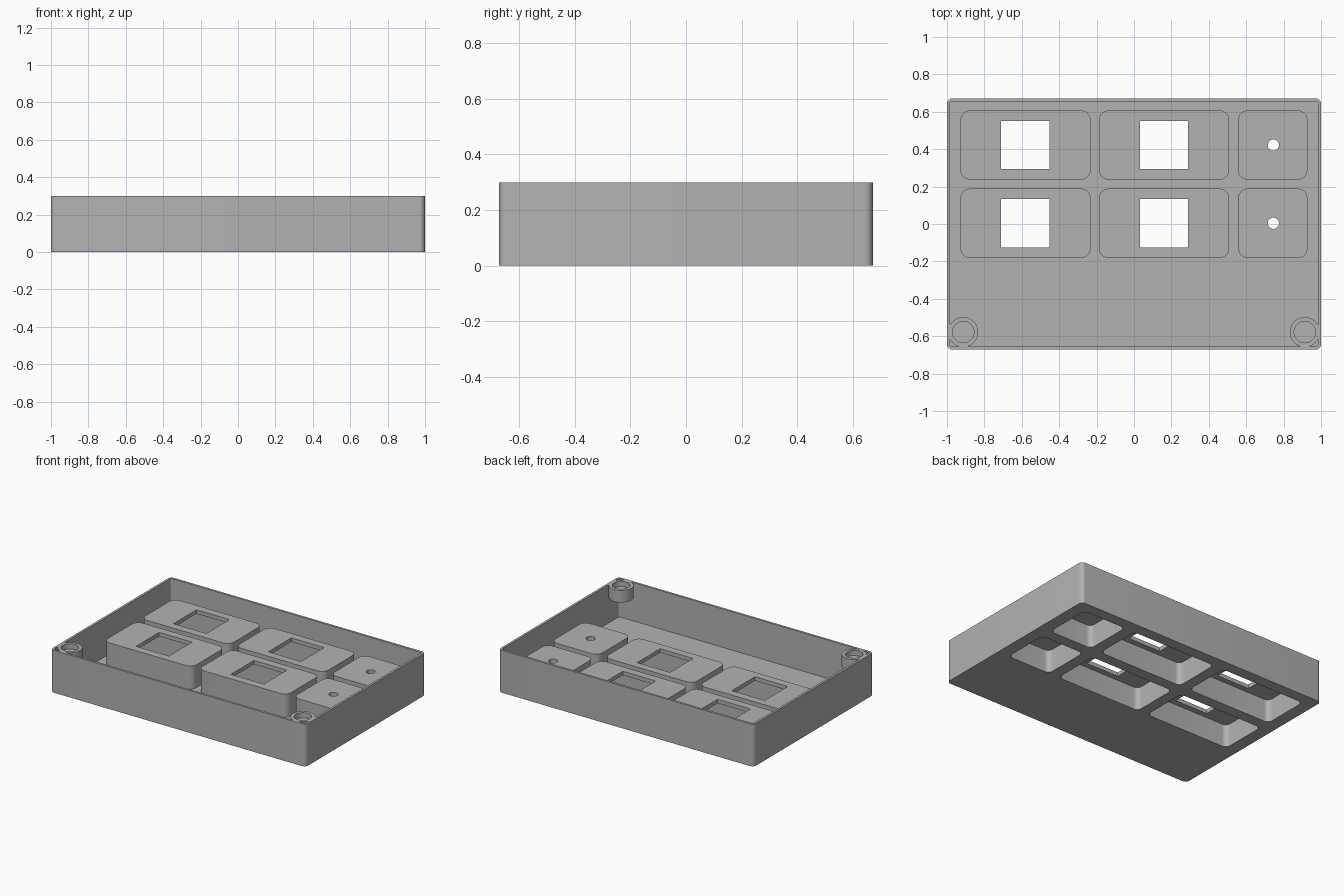
import bpy
import bmesh
import math

if "Cube" in bpy.data.objects:
    bpy.data.objects.remove(bpy.data.objects["Cube"])

WIDTH, DEPTH, HEIGHT = 2.0, 1.344, 0.3
WALL, PLATE = 0.016, 0.028
BOSS_TOP = 0.19

grey = bpy.data.materials.new("plain_grey")
grey.use_nodes = True
grey.diffuse_color = (0.45, 0.45, 0.45, 1)
grey.node_tree.nodes["Principled BSDF"].inputs["Base Color"].default_value = (0.45, 0.45, 0.45, 1)


def extrude(name, outline, z0, z1):
    """Solid prism from a counter-clockwise outline."""
    bm = bmesh.new()
    low = [bm.verts.new((x, y, z0)) for x, y in outline]
    high = [bm.verts.new((x, y, z1)) for x, y in outline]
    bm.faces.new(low[::-1])
    bm.faces.new(high)
    n = len(outline)
    for i in range(n):
        j = (i + 1) % n
        bm.faces.new((low[i], low[j], high[j], high[i]))
    mesh = bpy.data.meshes.new(name)
    bm.to_mesh(mesh)
    bm.free()
    mesh.materials.append(grey)
    obj = bpy.data.objects.new(name, mesh)
    bpy.context.collection.objects.link(obj)
    return obj


def rounded(cx, cy, w, d, r, steps=8):
    """Outline of a rectangle with rounded corners."""
    points = []
    for k, (sx, sy) in enumerate(((1, 1), (-1, 1), (-1, -1), (1, -1))):
        for i in range(steps + 1):
            a = (k + i / steps) * math.pi / 2
            points.append((cx + sx * (w / 2 - r) + r * math.cos(a),
                           cy + sy * (d / 2 - r) + r * math.sin(a)))
    return points


def square(cx, cy, s):
    h = s / 2
    return [(cx - h, cy - h), (cx + h, cy - h), (cx + h, cy + h), (cx - h, cy + h)]


def circle(cx, cy, r, n=48):
    return [(cx + r * math.cos(math.tau * i / n), cy + r * math.sin(math.tau * i / n))
            for i in range(n)]


def cut(target, tool):
    """Subtract the tool from the target, then discard the tool."""
    tool.hide_render = True
    mod = target.modifiers.new("cut", 'BOOLEAN')
    mod.operation = 'DIFFERENCE'
    mod.solver = 'EXACT'
    mod.object = tool
    bpy.context.view_layer.objects.active = target
    bpy.ops.object.modifier_apply(modifier=mod.name)
    bpy.data.objects.remove(tool)


# Tray block and the space inside it
tray = extrude("tray", rounded(0, 0, WIDTH, DEPTH, 0.03), 0, HEIGHT)
inside = extrude("inside_space", rounded(0, 0, WIDTH - 2 * WALL, DEPTH - 2 * WALL, 0.014),
                 PLATE, 0.5)

# Raised platforms: centre x, width, opening centre x, square opening or round hole
columns = [(-0.58, 0.695, -0.582, True), (0.161, 0.695, 0.161, True), (0.742, 0.37, 0.745, False)]
rows = [0.422, 0.004]
platforms = [(col, y) for col in columns for y in rows]
for (x, w, _, _), y in platforms:
    cut(inside, extrude("platform", rounded(x, y, w, 0.37, 0.05), -0.1, BOSS_TOP))

# Corner sockets hang from the rim
sockets = [(side * 0.913, -0.578) for side in (-1, 1)]
for x, y in sockets:
    cut(inside, extrude("socket", circle(x, y, 0.08), 0.215, 0.6))
cut(tray, inside)

# Hollow undersides and openings of the platforms
for (x, w, hole_x, is_square), y in platforms:
    cut(tray, extrude("hollow", rounded(x, y, w - 2 * WALL, 0.37 - 2 * WALL, 0.036),
                      -0.1, BOSS_TOP - PLATE))
    hole = square(hole_x, y, 0.258) if is_square else circle(hole_x, y, 0.03, 32)
    cut(tray, extrude("opening", hole, 0.1, 0.25))

# Blind pockets in the sockets
for x, y in sockets:
    cut(tray, extrude("pocket", circle(x, y, 0.057), HEIGHT - 0.037, 0.4))

# Smooth the rounded corners, keep edges crisp
bpy.ops.object.select_all(action='DESELECT')
tray.select_set(True)
bpy.context.view_layer.objects.active = tray
bpy.ops.object.shade_smooth_by_angle(angle=math.radians(30))
